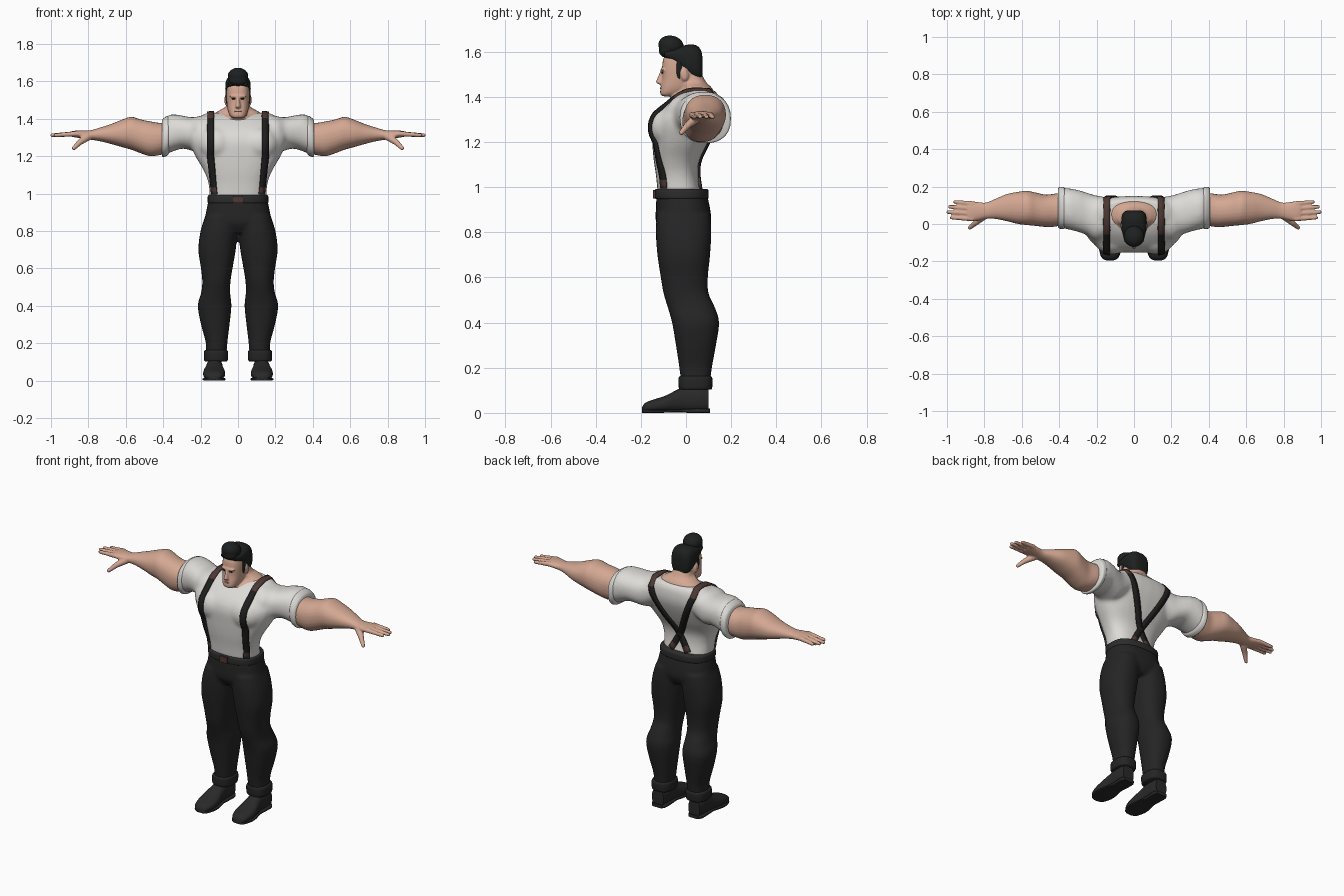
import bpy, bmesh, math
from mathutils import Vector, Matrix
from mathutils.bvhtree import BVHTree

cube = bpy.data.objects.get("Cube")
if cube:
    bpy.data.objects.remove(cube)


def material(name, *rgb):
    m = bpy.data.materials.new(name)
    m.use_nodes = True
    m.diffuse_color = (*rgb, 1)
    m.node_tree.nodes["Principled BSDF"].inputs["Base Color"].default_value = (*rgb, 1)
    return m


skin = material("skin", .66, .39, .29)
white = material("shirt white", .72, .71, .68)
black = material("trouser black", .018, .018, .018)
hair_black = material("hair black", .013, .015, .015)
shoe_black = material("shoe black", .023, .022, .022)
belt_grey = material("belt grey", .026, .025, .025)
strap_black = material("strap black", .014, .013, .013)
brown = material("leather brown", .075, .04, .034)
lip = material("lip", .42, .2, .15)


def resample(rings, steps):
    """Catmull-Rom interpolation through the given rings."""
    out = []
    for i in range(len(rings) - 1):
        a, b, c, d = (rings[min(max(i + k, 0), len(rings) - 1)] for k in (-1, 0, 1, 2))
        for j in range(steps):
            t = j / steps
            out.append([q + t / 2 * (r - p + t * (2 * p - 5 * q + 4 * r - s + t * (3 * (q - r) + s - p)))
                        for p, q, r, s in zip(a, b, c, d)])
    return out + [list(rings[-1])]


def loft(bm, axis, rings, power=2.3, side=1, steps=4, sides=28):
    """Skin rings (position, low, high, low, high) along an axis."""
    loops = []
    for t, u0, u1, v0, v1 in resample(rings, steps):
        loop = []
        for k in range(sides):
            a = math.tau * k / sides
            c, s = math.cos(a), math.sin(a)
            u = (u0 + u1) / 2 + (u1 - u0) / 2 * math.copysign(abs(c) ** (2 / power), c)
            v = (v0 + v1) / 2 + (v1 - v0) / 2 * math.copysign(abs(s) ** (2 / power), s)
            x, y, z = {"x": (t, u, v), "y": (u, t, v), "z": (u, v, t)}[axis]
            loop.append(bm.verts.new((x * side, y, z)))
        loops.append(loop)
    for a, b in zip(loops, loops[1:]):
        for k in range(sides):
            n = (k + 1) % sides
            bm.faces.new((a[k], a[n], b[n], b[k]))
    bm.faces.new(loops[0])
    bm.faces.new(loops[-1])


def centred(bm, axis, rings, power=2.3):
    """Loft symmetric in x: rings (position, half width, low, high)."""
    loft(bm, axis, [(t, -w, w, lo, hi) for t, w, lo, hi in rings], power)


def ball(bm, centre, radii, tilt=0):
    m = Matrix.Translation(centre) @ Matrix.Rotation(tilt, 4, "X") @ Matrix.Diagonal((*radii, 1))
    bmesh.ops.create_uvsphere(bm, u_segments=24, v_segments=14, radius=1, matrix=m)


def tube(bm, a, b, r0, r1):
    a, b = Vector(a), Vector(b)
    turn = (b - a).to_track_quat("Z", "Y").to_matrix().to_4x4()
    bmesh.ops.create_cone(bm, cap_ends=True, segments=14, radius1=r0, radius2=r1, depth=(b - a).length,
                          matrix=Matrix.Translation((a + b) / 2) @ turn)
    ball(bm, b, (r1, r1, r1))


def finish(name, bm, *mats, voxel=0, smooth=0):
    bmesh.ops.recalc_face_normals(bm, faces=bm.faces)
    mesh = bpy.data.meshes.new(name)
    bm.to_mesh(mesh)
    bm.free()
    ob = bpy.data.objects.new(name, mesh)
    bpy.context.collection.objects.link(ob)
    for m in mats:
        mesh.materials.append(m)
    bpy.ops.object.select_all(action="DESELECT")
    ob.select_set(True)
    bpy.context.view_layer.objects.active = ob
    bpy.ops.object.shade_smooth_by_angle(angle=.8)
    if voxel:
        r = ob.modifiers.new("blend", "REMESH")
        r.mode, r.voxel_size, r.use_smooth_shade = "VOXEL", voxel, True
        s = ob.modifiers.new("soften", "SMOOTH")
        s.factor, s.iterations = .5, smooth
    return ob


SIDES = (("left", 1), ("right", -1))

# Shirt: torso, chest muscles and short sleeves blended together
bm = bmesh.new()
centred(bm, "z", [(.97, .152, -.125, .07), (1.05, .157, -.133, .055), (1.12, .182, -.143, .06),
                  (1.2, .228, -.15, .1), (1.28, .262, -.152, .135), (1.34, .262, -.125, .15),
                  (1.4, .22, -.06, .145), (1.43, .17, 0, .128)], 2.5)
for name, s in SIDES:
    ball(bm, (s * .115, -.085, 1.265), (.1, .077, .09))
    loft(bm, "x", [(.12, -.05, .14, 1.27, 1.435), (.2, -.09, .152, 1.22, 1.415),
                   (.25, -.06, .167, 1.23, 1.408), (.3, -.042, .182, 1.24, 1.417),
                   (.36, -.027, .192, 1.22, 1.423), (.4, -.02, .192, 1.203, 1.393)], side=s)
shirt = finish("shirt", bm, white, voxel=.011, smooth=6)

# Rolled sleeve hems
for name, s in SIDES:
    bm = bmesh.new()
    loft(bm, "x", [(.37, -.022, .192, 1.215, 1.41), (.378, -.028, .198, 1.203, 1.415),
                   (.398, -.025, .198, 1.195, 1.402), (.406, -.019, .19, 1.2, 1.393)], side=s)
    finish(name + "_sleeve_hem", bm, white)

# Arms with hands
for name, s in SIDES:
    bm = bmesh.new()
    loft(bm, "x", [(.36, 0, .17, 1.22, 1.38), (.42, -.014, .163, 1.205, 1.378),
                   (.47, -.016, .157, 1.2, 1.386), (.52, -.011, .167, 1.215, 1.396),
                   (.57, -.006, .177, 1.234, 1.41), (.62, 0, .172, 1.248, 1.395),
                   (.68, .015, .16, 1.265, 1.371), (.74, .027, .135, 1.28, 1.352),
                   (.79, .028, .115, 1.288, 1.338), (.83, .02, .117, 1.294, 1.337),
                   (.87, .014, .122, 1.3, 1.336), (.892, .022, .117, 1.304, 1.332)], 2.2, s)
    for y, tip_x, tip_y in ((.108, .957, .118), (.082, .985, .092), (.055, .994, .064), (.028, .975, .034)):
        tube(bm, (s * .86, y, 1.32), (s * tip_x, tip_y, 1.312), .0145, .01)
    tube(bm, (s * .8, .045, 1.305), (s * .845, .008, 1.275), .022, .016)
    tube(bm, (s * .845, .008, 1.275), (s * .878, -.02, 1.242), .016, .011)
    finish(name + "_arm", bm, skin, voxel=.0055, smooth=3)

# Trousers: hips and two legs blended together
bm = bmesh.new()
centred(bm, "z", [(.79, .09, -.1, .085), (.84, .172, -.132, .11), (.9, .171, -.134, .108),
                  (.97, .156, -.13, .092)], 2.5)
for name, s in SIDES:
    loft(bm, "z", [(.12, .063, .172, -.02, .105), (.2, .057, .172, -.03, .115),
                   (.3, .045, .198, -.045, .133), (.4, .035, .215, -.062, .147),
                   (.47, .042, .197, -.082, .127), (.53, .04, .191, -.1, .1),
                   (.6, .029, .198, -.112, .097), (.7, .012, .212, -.127, .107),
                   (.8, .002, .2, -.134, .112), (.88, .004, .175, -.13, .108)], side=s)
finish("trousers", bm, black, voxel=.01, smooth=4)

for name, s in SIDES:
    # Turned-up trouser cuff
    bm = bmesh.new()
    loft(bm, "z", [(.103, .06, .176, -.026, .11), (.112, .054, .182, -.032, .116),
                   (.152, .053, .182, -.033, .117), (.163, .06, .174, -.027, .11)], 2.6, s)
    finish(name + "_trouser_cuff", bm, black)
    # Shoe upper, sole and heel
    bm = bmesh.new()
    loft(bm, "y", [(-.195, .108, .148, .004, .025), (-.18, .086, .172, .002, .045),
                   (-.14, .071, .184, .002, .06), (-.09, .069, .186, .002, .077),
                   (-.04, .078, .176, .002, .102), (0, .081, .17, .002, .118),
                   (.06, .081, .17, .002, .118), (.1, .086, .165, .004, .112)], 2.4, s)
    loft(bm, "y", [(-.194, .106, .15, 0, .014), (-.175, .08, .176, 0, .014),
                   (-.11, .066, .189, 0, .014), (-.03, .078, .176, .004, .016),
                   (.01, .08, .172, 0, .018), (.08, .078, .174, 0, .02), (.106, .09, .162, 0, .02)], 5, s)
    finish(name + "_shoe", bm, shoe_black)

# Belt and buckle
bm = bmesh.new()
centred(bm, "z", [(.948, .156, -.133, .094), (.954, .162, -.139, .1), (.984, .162, -.139, .1),
                  (.992, .156, -.133, .094)], 2.5)
finish("belt", bm, belt_grey)
bm = bmesh.new()
bmesh.ops.create_cube(bm, size=1, matrix=Matrix.Translation((0, -.14, .969)) @ Matrix.Diagonal((.052, .012, .038, 1)))
finish("belt_buckle", bm, brown)

# Braces: ribbons projected on the shirt, crossing on the back
bpy.context.view_layer.update()
tree = BVHTree.FromObject(shirt, bpy.context.evaluated_depsgraph_get())


def span(a, b, n):
    return [a + (b - a) * k / n for k in range(n + 1)]


rays = [((.125 + .02 * min(1, (z - 1) / .2), -1, z), (0, 1, 0)) for z in span(.996, 1.36, 20)]
rays += [((.145, y, 2), (0, 0, -1)) for y in span(-.05, .1, 8)]
rays += [((.145 - .2 * ((1.39 - z) / .39) ** 1.1, 1, z), (0, -1, 0)) for z in span(1.385, .996, 22)]
hits = [tree.ray_cast(Vector(o), Vector(d)) for o, d in rays]
hits = [(h[0], h[1]) for h in hits if h[0]]
for name, s in SIDES:
    bm = bmesh.new()
    rows = []
    for i, (p, n) in enumerate(hits):
        along = hits[min(i + 1, len(hits) - 1)][0] - hits[max(i - 1, 0)][0]
        across = along.cross(n).normalized() * .018
        row = []
        for k in (-1, 0, 1):
            q, m = tree.find_nearest(p + across * k)[:2]
            q = q + m * .004
            row.append(bm.verts.new((q.x * s, q.y, q.z)))
        rows.append(row)
    for a, b in zip(rows, rows[1:]):
        for k in (0, 1):
            f = bm.faces.new((a[k], a[k + 1], b[k + 1], b[k]))
            z = f.calc_center_median().z
            f.material_index = 1 if z > 1.395 or z < 1.035 else 0
    ob = finish(name + "_brace", bm, strap_black, brown)
    thick = ob.modifiers.new("thickness", "SOLIDIFY")
    thick.thickness, thick.offset = .012, 0

# Neck, shoulders' slope and head
bm = bmesh.new()
centred(bm, "z", [(1.37, .07, -.06, .1), (1.4, .1, -.066, .12), (1.425, .125, -.025, .122),
                  (1.445, .098, -.015, .11), (1.468, .064, -.028, .088), (1.52, .053, -.02, .06)])
centred(bm, "z", [(1.403, .026, -.105, -.055), (1.414, .041, -.114, -.02), (1.44, .053, -.113, .03),
                  (1.48, .06, -.106, .058), (1.53, .062, -.106, .065), (1.57, .059, -.1, .064),
                  (1.6, .05, -.08, .055)], 2.6)
# Nose, brow ridge and ears
centred(bm, "z", [(1.52, .007, -.112, -.09), (1.475, .012, -.13, -.09), (1.465, .014, -.134, -.09),
                  (1.456, .011, -.122, -.09)])
ball(bm, (0, -.1, 1.52), (.046, .013, .009))
for name, s in SIDES:
    ball(bm, (s * .064, -.008, 1.5), (.009, .019, .029), .2)
finish("head", bm, skin, voxel=.005, smooth=2)

# Eyes and mouth
bm = bmesh.new()
for name, s in SIDES:
    ball(bm, (s * .024, -.105, 1.507), (.011, .004, .004))
finish("eyes", bm, hair_black)
bm = bmesh.new()
ball(bm, (0, -.111, 1.438), (.02, .005, .004))
finish("mouth", bm, lip)

# Hair: swept cap, sideburns and rolled quiff
bm = bmesh.new()
centred(bm, "y", [(-.095, .05, 1.575, 1.605), (-.05, .062, 1.55, 1.615), (-.02, .067, 1.52, 1.625),
                  (.02, .068, 1.487, 1.633), (.05, .063, 1.473, 1.626), (.067, .05, 1.48, 1.605),
                  (.073, .032, 1.5, 1.575)], 3)
for name, s in SIDES:
    ball(bm, (s * .06, -.03, 1.525), (.007, .013, .045))
finish("hair", bm, hair_black)
bm = bmesh.new()
ball(bm, (0, -.066, 1.626), (.056, .058, .046), -.25)
ball(bm, (0, -.085, 1.605), (.05, .036, .032))
finish("quiff", bm, hair_black, voxel=.006, smooth=4)
